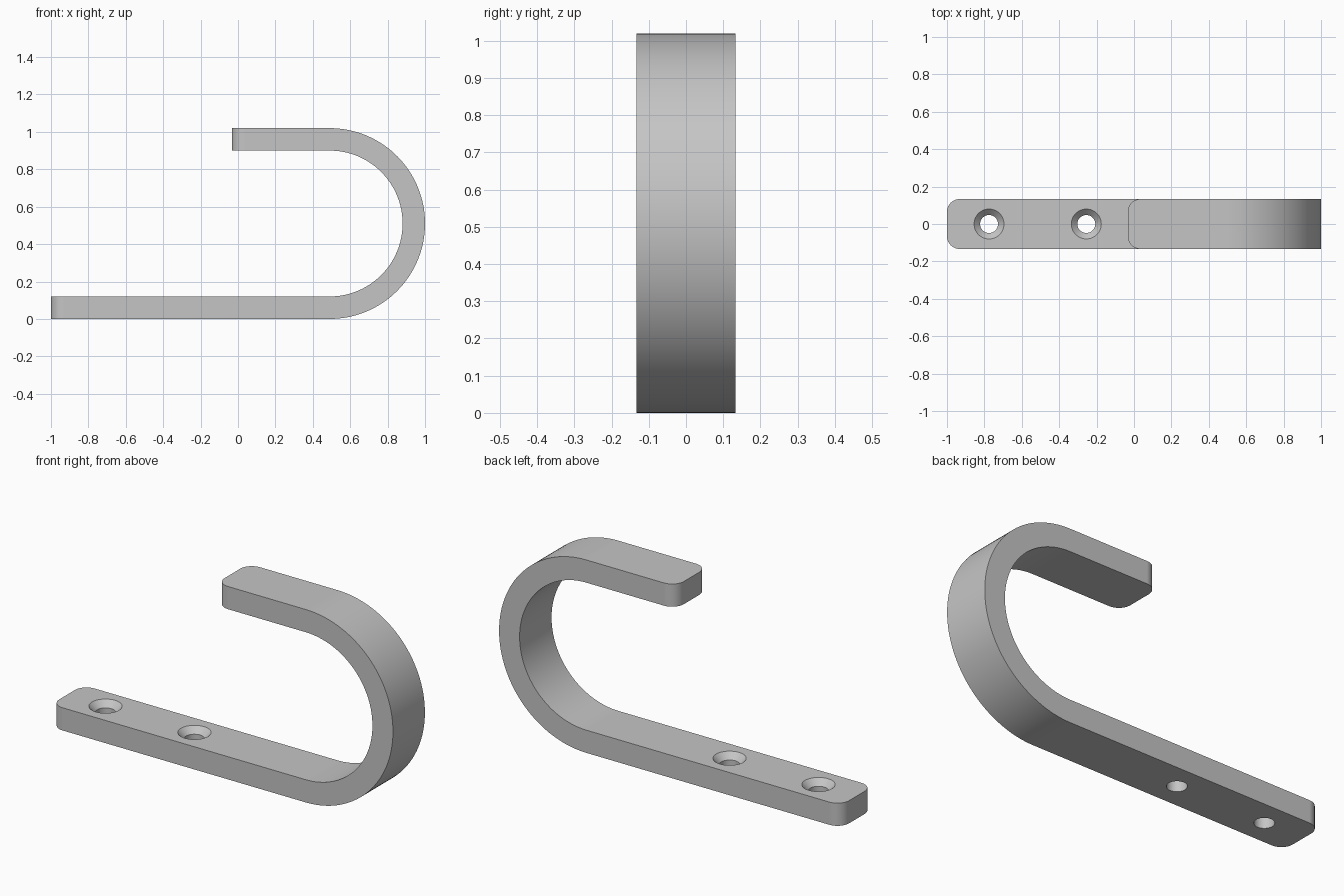
import bpy, bmesh, math

cube = bpy.data.objects.get("Cube")
if cube:
    bpy.data.objects.remove(cube, do_unlink=True)

R_OUT, THICK, HALF_W = 0.51, 0.12, 0.1335
BEND_X, BASE_END, TIP_END = 1 - R_OUT, -1.0, -0.033
CORNER = 0.068
HOLES = (-0.775, -0.255)
HOLE_R, SINK_R = 0.048, 0.08

steel = bpy.data.materials.new("satin grey steel")
steel.use_nodes = True
grey = (0.56, 0.56, 0.56, 1)
steel.diffuse_color = grey
steel.node_tree.nodes["Principled BSDF"].inputs["Base Color"].default_value = grey


def make_object(name, bm):
    bmesh.ops.recalc_face_normals(bm, faces=bm.faces[:])
    mesh = bpy.data.meshes.new(name)
    bm.to_mesh(mesh)
    bm.free()
    mesh.materials.append(steel)
    obj = bpy.data.objects.new(name, mesh)
    bpy.context.collection.objects.link(obj)
    return obj


def arc(radius, steps=64):
    """Half circle from the bottom of the bend to its top."""
    angles = [math.pi * (i / steps - 0.5) for i in range(steps + 1)]
    return [(BEND_X + radius * math.cos(a), R_OUT + radius * math.sin(a)) for a in angles]


# Bent flat bar: side outline extruded across its width
top = 2 * R_OUT
outline = ([(BASE_END, 0)] + arc(R_OUT) + [(TIP_END, top), (TIP_END, top - THICK)]
           + arc(R_OUT - THICK)[::-1] + [(BASE_END, THICK)])
bm = bmesh.new()
side = bm.faces.new([bm.verts.new((x, -HALF_W, z)) for x, z in outline])
ext = bmesh.ops.extrude_face_region(bm, geom=[side])
moved = [v for v in ext["geom"] if isinstance(v, bmesh.types.BMVert)]
bmesh.ops.translate(bm, verts=moved, vec=(0, 2 * HALF_W, 0))

# Rounded corners at both free ends
ends = [e for e in bm.edges
        if abs(e.verts[0].co.z - e.verts[1].co.z) > THICK * 0.9
        and any(abs(e.verts[0].co.x - x) < 1e-4 for x in (BASE_END, TIP_END))]
bmesh.ops.bevel(bm, geom=ends, offset=CORNER, segments=10, profile=0.5, affect='EDGES')
hook = make_object("hook_bar", bm)

# Countersunk screw holes
sink = SINK_R - HOLE_R
lift = 0.02
profile = [(HOLE_R, -lift), (HOLE_R, THICK - sink), (SINK_R, THICK), (SINK_R + lift, THICK + lift)]
SIDES = 48
bm = bmesh.new()
for hx in HOLES:
    rings = [[bm.verts.new((hx + r * math.cos(2 * math.pi * i / SIDES),
                            r * math.sin(2 * math.pi * i / SIDES), z)) for i in range(SIDES)]
             for r, z in profile]
    for low, high in zip(rings, rings[1:]):
        for i in range(SIDES):
            j = (i + 1) % SIDES
            bm.faces.new((low[i], low[j], high[j], high[i]))
    bm.faces.new(rings[0][::-1])
    bm.faces.new(rings[-1])
cutter = make_object("screw_hole_cutter", bm)

cut = hook.modifiers.new("screw holes", 'BOOLEAN')
cut.operation = 'DIFFERENCE'
cut.solver = 'EXACT'
cut.object = cutter
bpy.context.view_layer.objects.active = hook
hook.select_set(True)
bpy.ops.object.modifier_apply(modifier=cut.name)
bpy.data.objects.remove(cutter, do_unlink=True)

# Smooth bends, sharp edges, flat faces kept flat
bpy.ops.object.shade_smooth_by_angle(angle=math.radians(30))
weighted = hook.modifiers.new("flat faces", 'WEIGHTED_NORMAL')
weighted.keep_sharp = True
